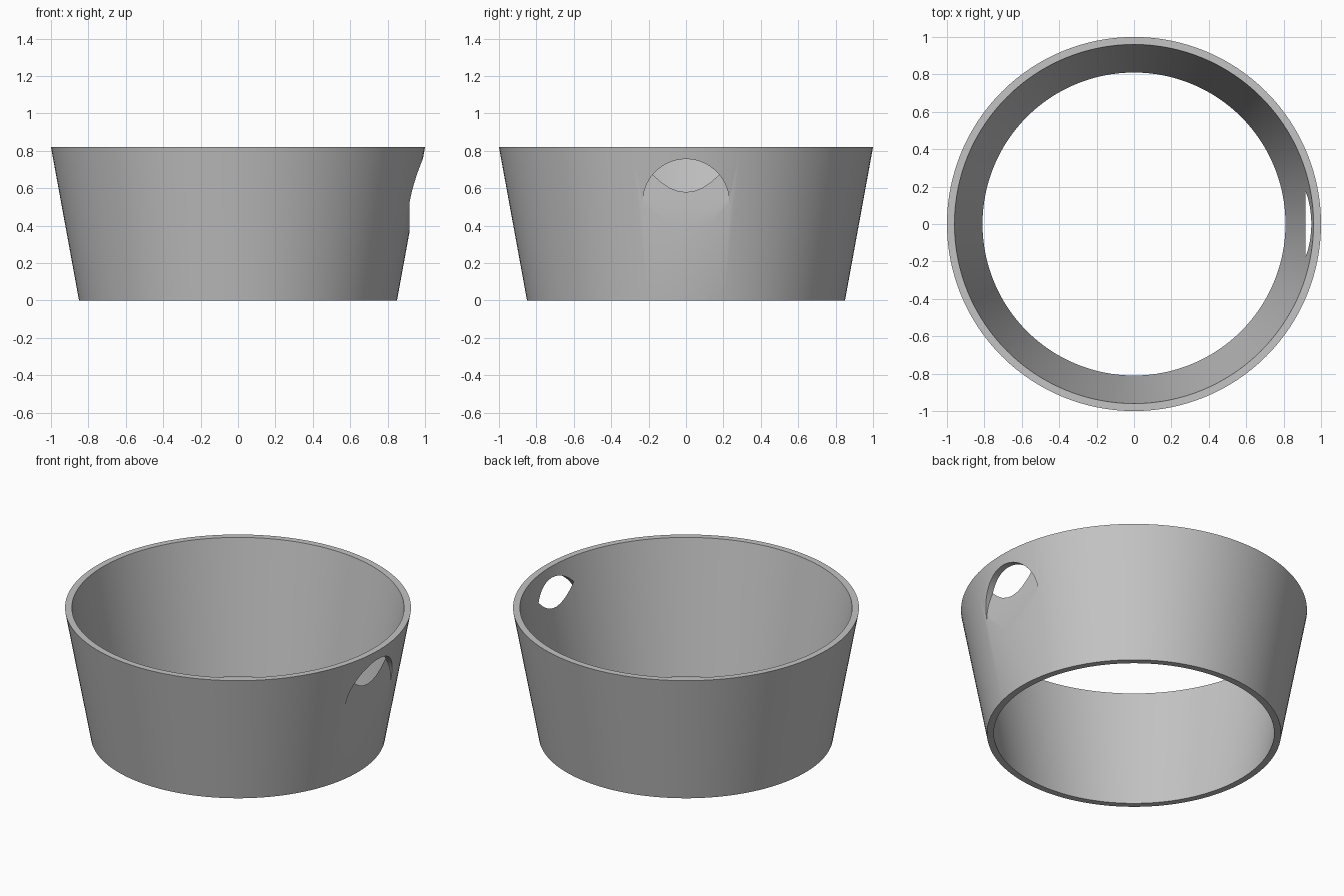
import bpy, bmesh, math
from mathutils import Matrix

if "Cube" in bpy.data.objects:
    bpy.data.objects.remove(bpy.data.objects["Cube"], do_unlink=True)

SEGMENTS = 128
HEIGHT = 0.82


def make_material(name, colour):
    mat = bpy.data.materials.new(name)
    mat.use_nodes = True
    mat.diffuse_color = colour
    mat.node_tree.nodes["Principled BSDF"].inputs["Base Color"].default_value = colour
    return mat


def make_object(name, bm):
    bmesh.ops.recalc_face_normals(bm, faces=bm.faces)
    mesh = bpy.data.meshes.new(name)
    bm.to_mesh(mesh)
    bm.free()
    obj = bpy.data.objects.new(name, mesh)
    bpy.context.collection.objects.link(obj)
    return obj


# Tapered ring wall, open at top and bottom
bm = bmesh.new()
profile = [(0.85, 0), (1.0, HEIGHT), (0.96, HEIGHT), (0.81, 0)]
rings = []
for radius, z in profile:
    circle = bmesh.ops.create_circle(bm, segments=SEGMENTS, radius=radius,
                                     matrix=Matrix.Translation((0, 0, z)))
    rings.append(circle["verts"])
for a, b in zip(rings, rings[1:] + rings[:1]):
    for i in range(SEGMENTS):
        j = (i + 1) % SEGMENTS
        bm.faces.new((a[i], a[j], b[j], b[i]))
wall = make_object("tapered_wall", bm)
wall.data.materials.append(make_material("light grey", (0.55, 0.55, 0.55, 1)))

# Round flat-floored recess that breaks through the wall on the left side
bm = bmesh.new()
floor_x, depth = 0.916, 0.3
place = Matrix.Translation((floor_x + depth / 2, 0, 0.525)) @ Matrix.Rotation(math.pi / 2, 4, "Y")
bmesh.ops.create_cone(bm, cap_ends=True, segments=96, radius1=0.231, radius2=0.231,
                      depth=depth, matrix=place)
cutter = make_object("recess_cutter", bm)
cutter.hide_render = True

cut = wall.modifiers.new("recess", "BOOLEAN")
cut.operation = "DIFFERENCE"
cut.solver = "EXACT"
cut.object = cutter
bpy.ops.object.select_all(action="DESELECT")
bpy.context.view_layer.objects.active = wall
wall.select_set(True)
bpy.ops.object.modifier_apply(modifier=cut.name)
bpy.data.objects.remove(cutter, do_unlink=True)

# Smooth walls with crisp rims
bpy.ops.object.shade_smooth_by_angle(angle=math.radians(30))
